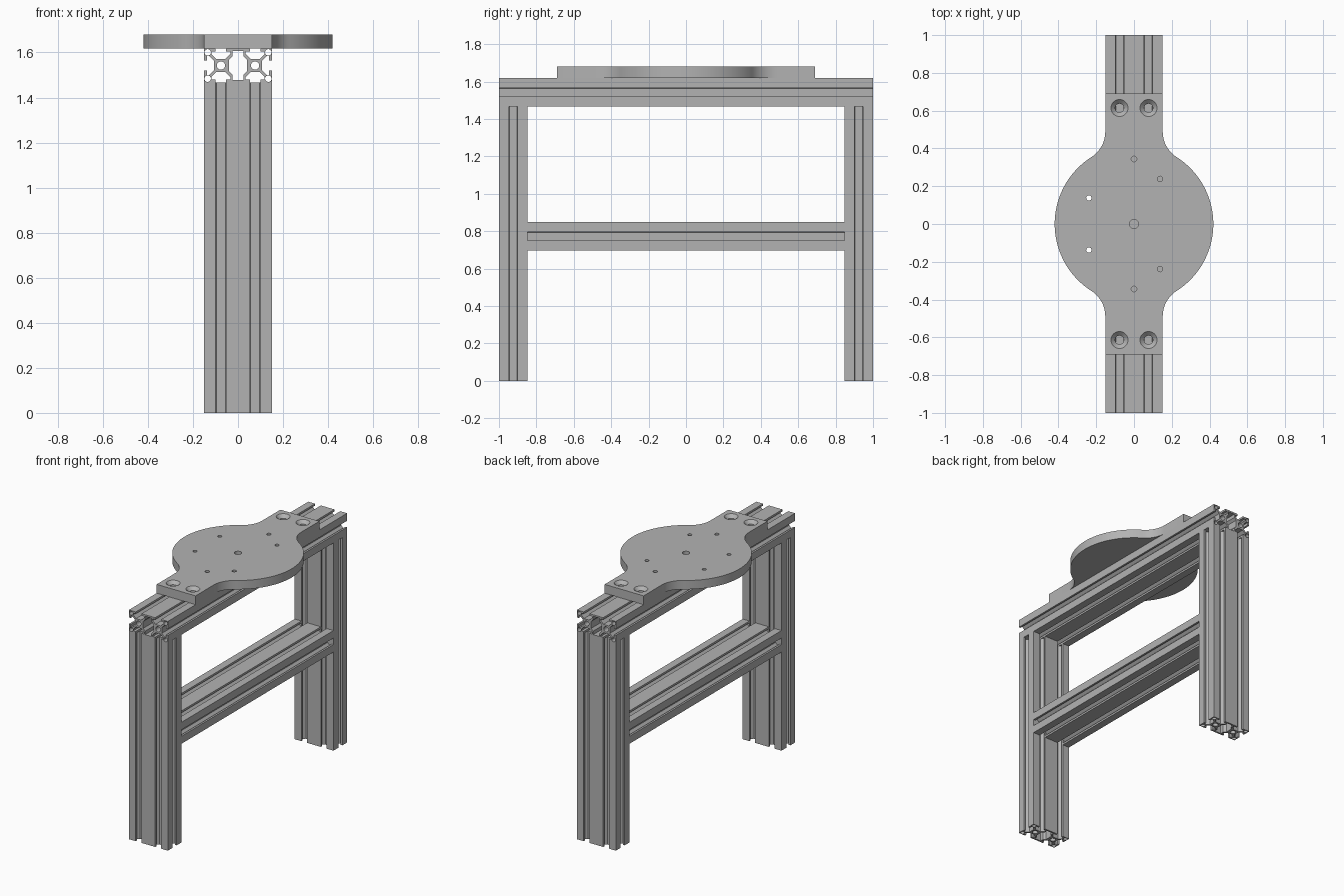
import bpy, bmesh
from math import sin, cos, pi, radians, atan2, sqrt
from mathutils import Matrix

cube = bpy.data.objects.get("Cube")
if cube:
    bpy.data.objects.remove(cube, do_unlink=True)

# Brushed aluminium colour shared by all parts
metal = bpy.data.materials.new("aluminium grey")
metal.use_nodes = True
grey = (0.45, 0.45, 0.45, 1)
metal.diffuse_color = grey
metal.node_tree.nodes["Principled BSDF"].inputs["Base Color"].default_value = grey


def circle(x, y, r, n=24):
    return [(x + r * cos(2 * pi * i / n), y + r * sin(2 * pi * i / n)) for i in range(n)]


def mirror4(quarter):
    """Closed loop from a quarter outline running from the y axis to the x axis."""
    half = quarter + [(x, -y) for x, y in reversed(quarter)]
    loop = half + [(-x, y) for x, y in reversed(half)]
    clean = []
    for p in loop:
        if not any(abs(p[0] - q[0]) + abs(p[1] - q[1]) < 1e-6 for q in clean):
            clean.append(p)
    return clean


def extrude(name, loops, length, matrix):
    """Fill the outline with its holes and pull it along its normal."""
    bm = bmesh.new()
    edges = []
    for loop in loops:
        vs = [bm.verts.new((x, y, 0)) for x, y in loop]
        edges += [bm.edges.new((a, b)) for a, b in zip(vs, vs[1:] + vs[:1])]
    bmesh.ops.triangle_fill(bm, use_beauty=True, edges=edges, normal=(0, 0, 1))
    top = bmesh.ops.extrude_face_region(bm, geom=bm.faces[:])
    verts = [g for g in top["geom"] if isinstance(g, bmesh.types.BMVert)]
    bmesh.ops.translate(bm, verts=verts, vec=(0, 0, length))
    bmesh.ops.recalc_face_normals(bm, faces=bm.faces[:])
    bm.transform(matrix)
    return finish(name, bm)


def finish(name, bm):
    mesh = bpy.data.meshes.new(name)
    bm.to_mesh(mesh)
    bm.free()
    mesh.materials.append(metal)
    ob = bpy.data.objects.new(name, mesh)
    bpy.context.collection.objects.link(ob)
    return ob


# Double-width T-slot section, drawn in millimetres
MM = 0.0076
outline = mirror4([
    (0, 10), (7, 10), (7, 8.2), (4.5, 8.2), (4.5, 6.7), (7.3, 3.9),
    (12.7, 3.9), (15.5, 6.7), (15.5, 8.2), (13, 8.2), (13, 10), (20, 10),
    (20, 3), (18.2, 3), (18.2, 5.5), (16.7, 5.5), (13.9, 2.7)])
cavity = mirror4([(3.3, 8.5), (3.3, 5.3), (5.3, 3.2)])
section = [outline, cavity]
for sx in (-1, 1):
    section.append(circle(sx * 10, 0, 2.4))
    for sy in (-1, 1):
        section.append(circle(sx * 17.7, sy * 7.7, 1.9, 16))
section = [[(x * MM, y * MM) for x, y in loop] for loop in section]

# Legs
LEG, DEEP = 1.466, 0.152
for name, s in (("front_leg", -1), ("back_leg", 1)):
    extrude(name, section, LEG, Matrix.Translation((0, s * (1 - DEEP / 2), 0)))

# Horizontal beams
for name, half, z in (("top_beam", 1, LEG + DEEP / 2), ("cross_beam", 1 - DEEP, 0.772)):
    extrude(name, section, 2 * half,
            Matrix.Translation((0, half, z)) @ Matrix.Rotation(pi / 2, 4, 'X'))

# Mounting plate outline: neck, concave fillet, round disc
R, FILLET, NECK, END = 0.42, 0.16, 0.152, 0.69
cx = NECK + FILLET
cy = sqrt((R + FILLET) ** 2 - cx ** 2)
tangent = atan2(cy, cx)
quarter = [(NECK, END)]
for i in range(13):
    a = pi + tangent * i / 12
    quarter.append((cx + FILLET * cos(a), cy + FILLET * sin(a)))
for i in range(1, 25):
    a = tangent * (1 - i / 24)
    quarter.append((R * cos(a), R * sin(a)))

# Plate holes: centre, bolt circle, tilt pair, screws
screws = [(sx * 0.077, sy * 0.614) for sx in (-1, 1) for sy in (-1, 1)]
holes = [circle(0, 0, 0.024)]
holes += [circle(0.276 * cos(radians(a)), 0.276 * sin(radians(a)), 0.014, 16)
          for a in (60, -60, 150, -150)]
holes += [circle(0, s * 0.344, 0.015, 16) for s in (-1, 1)]
holes += [circle(x, y, 0.023) for x, y in screws]
BASE, THICK = LEG + DEEP, 0.062
plate = extrude("mounting_plate", [mirror4(quarter)] + holes, THICK,
                Matrix.Translation((0, 0, BASE)))

# Countersinks cut into the plate
bm = bmesh.new()
for x, y in screws:
    bmesh.ops.create_cone(bm, cap_ends=True, segments=32, radius1=0.02, radius2=0.05, depth=0.03,
                          matrix=Matrix.Translation((x, y, BASE + THICK - 0.01)))
cutter = finish("countersink_cutter", bm)
cutter.hide_render = True
mod = plate.modifiers.new("countersinks", 'BOOLEAN')
mod.operation, mod.object, mod.solver = 'DIFFERENCE', cutter, 'EXACT'
bpy.context.view_layer.update()
cut = bpy.data.meshes.new_from_object(plate.evaluated_get(bpy.context.evaluated_depsgraph_get()))
plate.modifiers.clear()
plate.data = cut
bpy.data.objects.remove(cutter, do_unlink=True)

# Smooth the round walls, keep the edges crisp
bpy.ops.object.select_all(action='DESELECT')
plate.select_set(True)
bpy.context.view_layer.objects.active = plate
bpy.ops.object.shade_smooth_by_angle(angle=radians(30))
